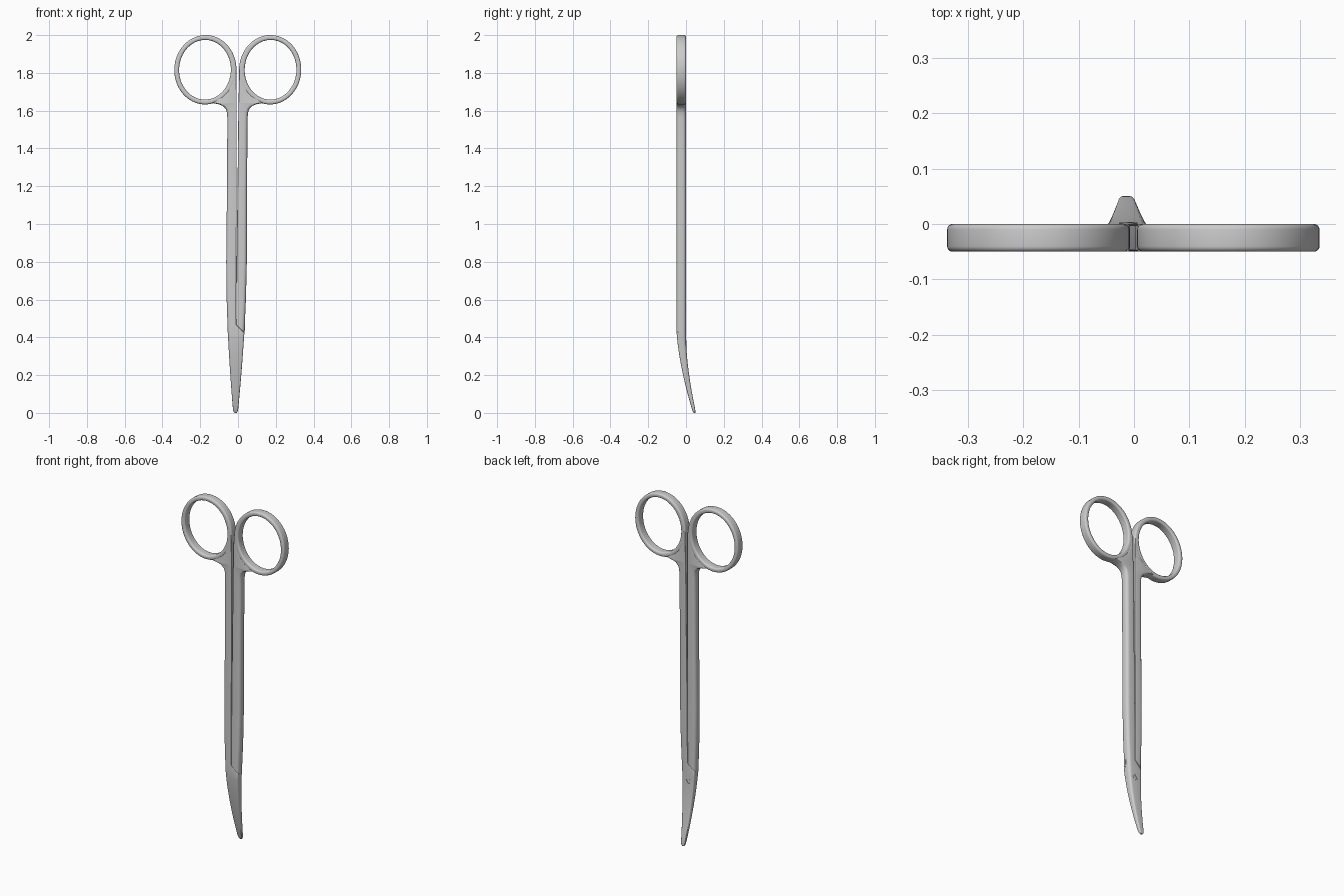
import bpy, bmesh, math
from mathutils import Matrix

if "Cube" in bpy.data.objects:
    bpy.data.objects.remove(bpy.data.objects["Cube"])

# Control values along the height: half width, half thickness, inner gap
WIDTH = [(0, .006), (.007, .011), (.025, .0145), (.1, .021), (.2, .029), (.3, .036),
         (.425, .044), (.6, .051), (.8, .0545), (1.2, .053), (1.56, .0535), (1.59, .056),
         (1.61, .063), (1.625, .078), (1.634, .1), (1.642, .14), (1.655, .122),
         (1.67, .094), (1.70, .0617), (1.75, .0334), (1.82, .0215)]
THICK = [(0, .004), (.007, .007), (.025, .009), (.2, .016), (.43, .025), (1.82, .025)]
GAP = [(0, .0003), (.5, .0005), (.9, .001), (1.2, .0028), (1.6, .0045), (1.82, .008)]
SHOULDER_TOP, SHOULDER_LOW = .468, .425
RING_Z, RING_U = 1.8165, -.1715


def lerp(table, z):
    for (z0, a), (z1, b) in zip(table, table[1:]):
        if z <= z1:
            return a + (b - a) * (z - z0) / (z1 - z0)
    return table[-1][1]


def arc(cx, cy, r, start, end, n=5):
    return [(cx + r * math.cos(math.radians(start + (end - start) * i / n)),
             cy + r * math.sin(math.radians(start + (end - start) * i / n))) for i in range(n + 1)]


def place(u, v, z, side):
    # Local half coordinates to world, with the blade curving backwards
    s = max(0, (.43 - z) / .43)
    return (-.013 + .0065 * z + side * u, -.025 + side * v + .070 * s ** 1.6, z)


def skin(bm, rings, closed=False):
    rows = [[bm.verts.new(p) for p in ring] for ring in rings]
    n = len(rows[0])
    pairs = list(zip(rows, rows[1:])) + ([(rows[-1], rows[0])] if closed else [])
    for a, b in pairs:
        for i in range(n):
            bm.faces.new((a[i], a[(i + 1) % n], b[(i + 1) % n], b[i]))
    if not closed:
        bm.faces.new(rows[0])
        bm.faces.new(rows[-1])


def slab_section(z, inner, side, front, skew=0):
    # Half-thickness section, rounded at its exposed corners
    w, h, g = lerp(WIDTH, z), lerp(THICK, z), lerp(GAP, z)
    r = min(.018, .7 * h, .45 * (w + inner))
    r2 = min(.4 * h, .4 * (w + inner)) if inner > 0 else .003
    pts = [(-w, 0)] + arc(-w + r, -h + r, r, 180, 270) + arc(inner - r2, -h + r2, r2, 270, 360) + [(inner, 0)]
    return [place(u, v * front, z + skew * (u + g), side) for u, v in pts]


def finish(bm, name, angle=35):
    bmesh.ops.recalc_face_normals(bm, faces=bm.faces)
    me = bpy.data.meshes.new(name)
    bm.to_mesh(me)
    bm.free()
    me.shade_smooth()
    me.set_sharp_from_angle(angle=math.radians(angle))
    ob = bpy.data.objects.new(name, me)
    bpy.context.collection.objects.link(ob)
    return ob


def scissor_half(name, side):
    bm = bmesh.new()
    shank_z = [.5] + [z for z, _ in WIDTH if z > .5] + [.7, 1.0, 1.4]
    shank_z.sort()
    blade_z = [0, .003, .007, .015, .025] + [.025 + .4 * i / 12 for i in range(1, 12)]
    # Blade, slanted shoulder and outer layer of the shank
    rings = [slab_section(z, lerp(WIDTH, z), side, 1) for z in blade_z]
    rings.append(slab_section(SHOULDER_LOW, .044, side, 1))
    for z in [SHOULDER_TOP] + shank_z:
        rings.append(slab_section(z, -lerp(GAP, z), side, 1))
    skin(bm, rings)
    # Inner layer of the shank, cut on a slant above the other blade
    rings = [slab_section(SHOULDER_TOP, -lerp(GAP, SHOULDER_TOP), side, -1, .95)]
    rings += [slab_section(z, -lerp(GAP, z), side, -1) for z in shank_z]
    skin(bm, rings)
    # Finger ring swept between the hole and the outer oval
    rings, count, d, r = [], 72, .025, .010
    for i in range(count):
        a = 2 * math.pi * i / count
        ca, sa = math.cos(a), math.sin(a)
        ui, zi = RING_U - .002 + .137 * ca, RING_Z + .158 * sa
        uo, zo = RING_U + .1645 * ca, RING_Z + .1835 * sa
        L = math.hypot(uo - ui, zo - zi)
        sec = (arc(r, -d + r, r, 180, 270) + arc(L - r, -d + r, r, 270, 360)
               + arc(L - r, d - r, r, 0, 90) + arc(r, d - r, r, 90, 180))
        rings.append([place(ui + (uo - ui) * t / L, v, zi + (zo - zi) * t / L, side) for t, v in sec])
    skin(bm, rings, closed=True)
    return finish(bm, name)


scissor_half("left_handle_front_blade", 1)
scissor_half("right_handle_back_blade", -1)

# Slotted pivot screw: two round segments with a slot between, on the back
bm = bmesh.new()
for turn in (0, math.pi):
    gap = .17
    outline = [(.017 * math.cos(gap + (math.pi - 2 * gap) * i / 14 + turn + 1.0),
                .017 * math.sin(gap + (math.pi - 2 * gap) * i / 14 + turn + 1.0)) for i in range(15)]
    skin(bm, [[(x, y, z) for x, z in outline] for y in (-.01, .001)])
screw = finish(bm, "pivot_screw", 30)
screw.matrix_world = Matrix.Translation((-.0105, .0015, .365)) @ Matrix.Rotation(.05, 4, 'X')
